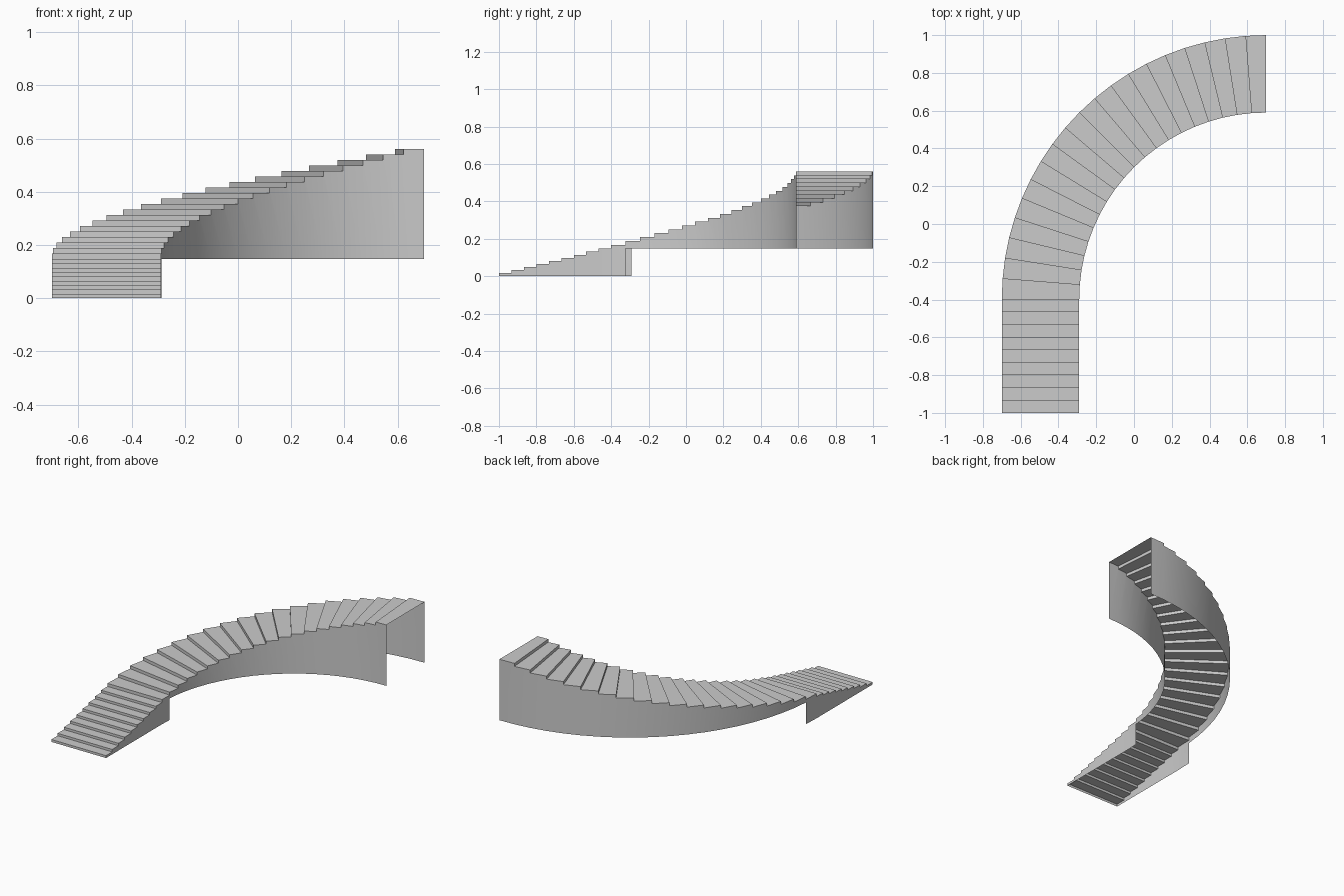
import bpy, bmesh, math

if "Cube" in bpy.data.objects:
    bpy.data.objects.remove(bpy.data.objects["Cube"])

X_IN, X_OUT = -0.29, -0.70          # straight flight edges
CX, CY, R_IN, R_OUT = 0.70, -0.40, 0.99, 1.40   # curved flight
N_STRAIGHT, N_CURVE = 9, 20
Z_MID, Z_TOP = 0.147, 0.56          # height at end of straight flight, total
N = N_STRAIGHT + N_CURVE


def edge(i):
    """Inner and outer plan points of riser line i."""
    if i < N_STRAIGHT:
        y = -1 + 0.6 * i / N_STRAIGHT
        return (X_IN, y), (X_OUT, y)
    a = math.radians(90) * (i - N_STRAIGHT) / N_CURVE
    return tuple((CX - r * math.cos(a), CY + r * math.sin(a)) for r in (R_IN, R_OUT))


def level(i):
    """Height reached after i risers."""
    if i <= N_STRAIGHT:
        return Z_MID * i / N_STRAIGHT
    return Z_MID + (Z_TOP - Z_MID) * (i - N_STRAIGHT) / N_CURVE


def make(name, faces, smooth=False):
    bm = bmesh.new()
    for pts in faces:
        bm.faces.new([bm.verts.new(p) for p in pts])
    bmesh.ops.remove_doubles(bm, verts=bm.verts, dist=1e-5)
    me = bpy.data.meshes.new(name)
    bm.to_mesh(me)
    bm.free()
    ob = bpy.data.objects.new(name, me)
    bpy.context.collection.objects.link(ob)
    if smooth:
        bpy.context.view_layer.objects.active = ob
        ob.select_set(True)
        bpy.ops.object.shade_smooth_by_angle(angle=math.radians(30))
        ob.select_set(False)
    return ob


steps, walls = [], ([], [])
for i in range(N):
    (p0, q0), (p1, q1) = edge(i), edge(i + 1)
    lo, hi = level(i), level(i + 1)
    # riser and tread
    steps.append([(*q0, lo), (*p0, lo), (*p0, hi), (*q0, hi)])
    steps.append([(*q0, hi), (*p0, hi), (*p1, hi), (*q1, hi)])
    # thin side walls; the first curved step still reaches the floor
    base = 0 if i <= N_STRAIGHT else Z_MID
    for k, (a, b) in enumerate(((p0, p1), (q0, q1))):
        poly = [(*a, base), (*b, base), (*b, hi), (*a, hi)]
        if lo > base + 1e-4:
            poly.append((*a, lo))
        walls[k].append(poly if k == 0 else poly[::-1])

make("stair_steps", steps)
make("inner_side_wall", walls[0], True)
make("outer_side_wall", walls[1], True)
